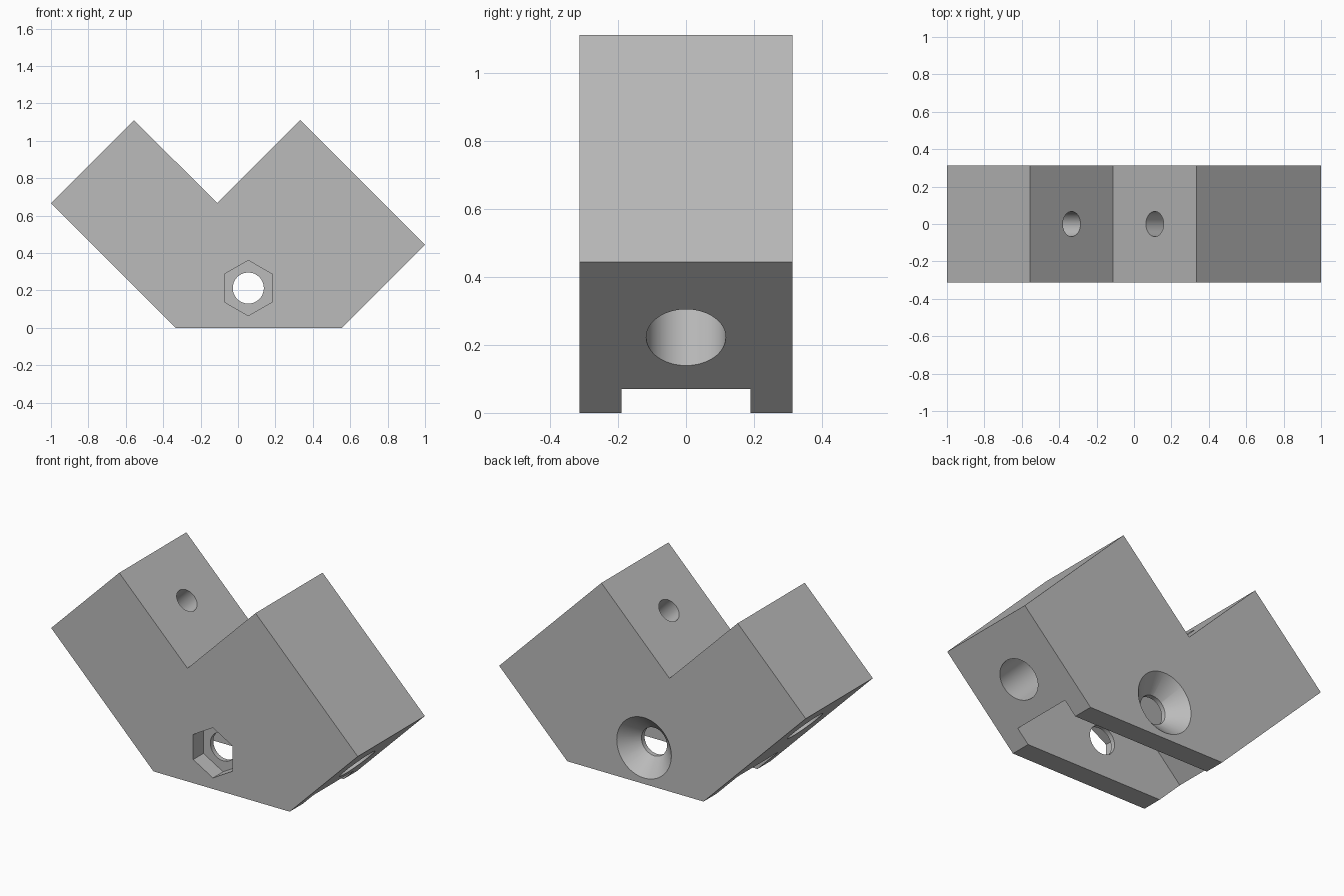
import bpy
import bmesh
from mathutils import Vector, Matrix

cube = bpy.data.objects.get("Cube")
if cube:
    bpy.data.objects.remove(cube, do_unlink=True)

HALF = 0.3125        # half thickness of the block
SLOT = 0.19          # half width of the inner pocket
RECESS = 0.095       # depth of nut and screw-head recesses

grey = bpy.data.materials.new("plain grey")
grey.use_nodes = True
grey.diffuse_color = (0.5, 0.5, 0.5, 1)
grey.node_tree.nodes["Principled BSDF"].inputs["Base Color"].default_value = (0.5, 0.5, 0.5, 1)


def make_object(name, bm):
    bmesh.ops.recalc_face_normals(bm, faces=bm.faces)
    mesh = bpy.data.meshes.new(name)
    bm.to_mesh(mesh)
    bm.free()
    mesh.materials.append(grey)
    obj = bpy.data.objects.new(name, mesh)
    bpy.context.collection.objects.link(obj)
    return obj


def prism(name, outline, half):
    """Outline in x and z, extruded along y."""
    bm = bmesh.new()
    face = bm.faces.new([bm.verts.new((x, -half, z)) for x, z in outline])
    side = bmesh.ops.extrude_face_region(bm, geom=[face])["geom"]
    verts = [v for v in side if isinstance(v, bmesh.types.BMVert)]
    bmesh.ops.translate(bm, verts=verts, vec=(0, 2 * half, 0))
    return make_object(name, bm)


def bore(name, start, end, r1, r2=None, sides=64):
    """Round or polygonal cutter from start to end."""
    start, end = Vector(start), Vector(end)
    axis = end - start
    turn = axis.to_track_quat("Z", "Y").to_matrix().to_4x4()
    bm = bmesh.new()
    bmesh.ops.create_cone(bm, cap_ends=True, segments=sides, radius1=r1,
                          radius2=r1 if r2 is None else r2, depth=axis.length,
                          matrix=Matrix.Translation((start + end) / 2) @ turn)
    return make_object(name, bm)


# Block with a right-angled notch on top and a flat foot
block = prism("clamp_block", [(-1, 0.667), (-0.556, 1.111), (-0.111, 0.667), (0.333, 1.111),
                              (1, 0.444), (0.556, 0), (-0.333, 0)], HALF)

# Square-cornered pocket open to the underside
cutters = [prism("pocket_cutter", [(0.045, 0.651), (1.245, -0.549), (-1.155, -0.549)], SLOT)]

# Cross pin: through hole, hexagonal nut recess in front, countersink behind
px, pz = 0.055, 0.213
over = 0.02
cutters.append(bore("pin_cutter", (px, -0.5, pz), (px, 0.5, pz), 0.083))
cutters.append(bore("nut_cutter", (px, -HALF - over, pz), (px, -HALF + RECESS, pz), 0.148, sides=6))
cutters.append(bore("countersink_cutter", (px, HALF + over, pz), (px, HALF - RECESS, pz),
                    0.178 + over, 0.083))

# Diagonal screw holes from the notch faces, counterbored from the outer faces
for side, notch, outer in (("left", (0.111, 0, 0.889), (0.778, 0, 0.222)),
                           ("right", (-0.333, 0, 0.889), (-0.778, 0, 0.444))):
    notch, outer = Vector(notch), Vector(outer)
    way = (outer - notch).normalized()
    cutters.append(bore(side + "_screw_cutter", notch - way * 0.1, outer + way * 0.1, 0.067))
    cutters.append(bore(side + "_head_cutter", notch + way * 0.25, outer + way * 0.1, 0.117))

for cutter in cutters:
    cutter.hide_render = True
    mod = block.modifiers.new(cutter.name, "BOOLEAN")
    mod.operation = "DIFFERENCE"
    mod.solver = "EXACT"
    mod.object = cutter

# Bake the cuts and discard the cutters
graph = bpy.context.evaluated_depsgraph_get()
cut_mesh = bpy.data.meshes.new_from_object(block.evaluated_get(graph))
block.modifiers.clear()
block.data = cut_mesh
for cutter in cutters:
    bpy.data.objects.remove(cutter, do_unlink=True)
block.data.materials.clear()
block.data.materials.append(grey)
for poly in block.data.polygons:
    poly.material_index = 0

bpy.ops.object.select_all(action="DESELECT")
block.select_set(True)
bpy.context.view_layer.objects.active = block
bpy.ops.object.shade_smooth_by_angle(angle=0.5)
